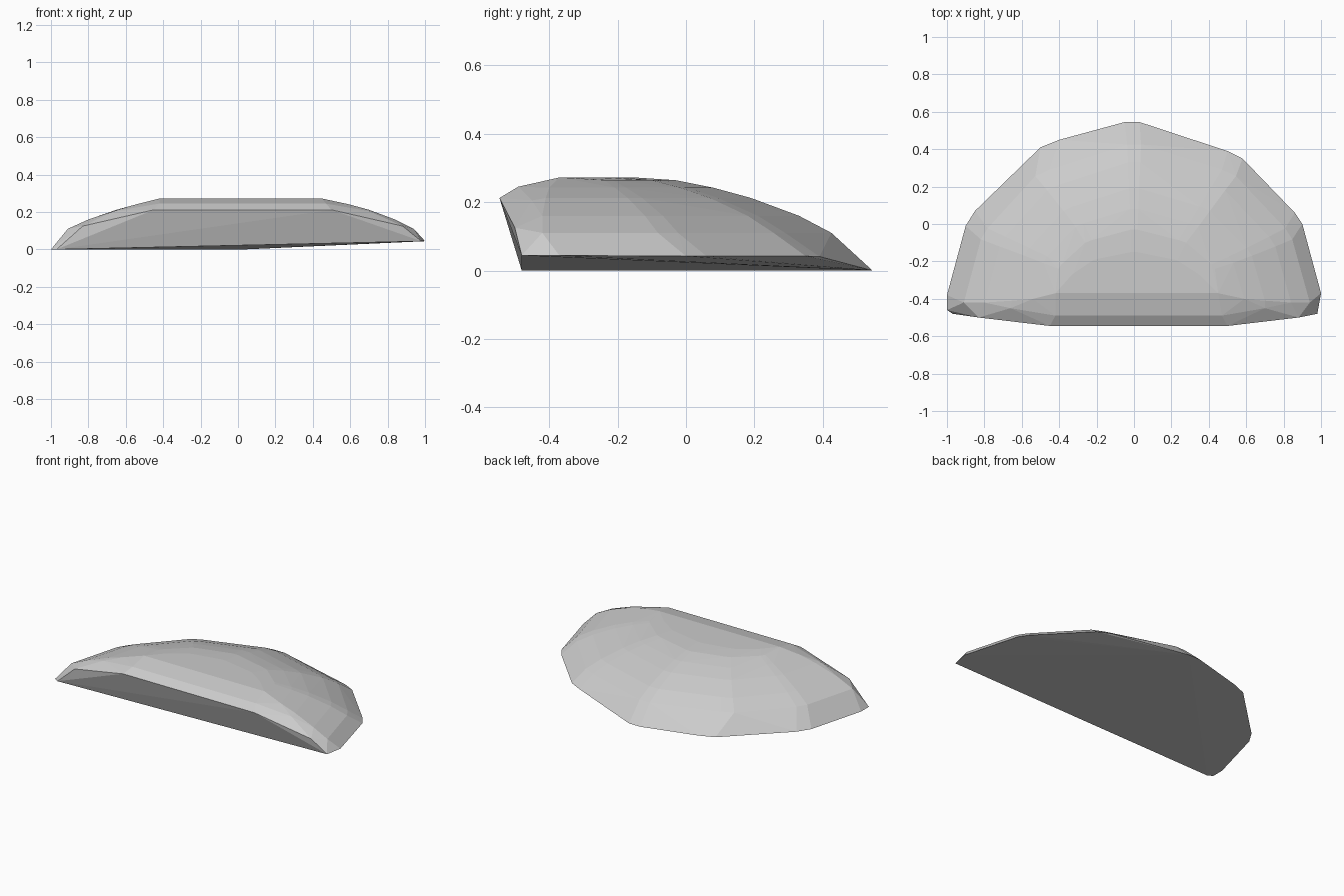
import bpy, bmesh

grey = bpy.data.materials.new("stone grey")
grey.diffuse_color = (0.6, 0.6, 0.6, 1)

# Half outline of the slab: (share of half-width, share of depth)
OUTLINE = [(1, 0.0), (0.9, 0.4), (0.86, 0.47), (0.58, 0.8), (0.5, 0.84), (0.04, 1)]

# Upper rings of the dome: height, half-width left and right, front y, back y
RINGS = [(0.11, 0.91, 0.94, -0.42, 0.425), (0.16, 0.80, 0.84, -0.42, 0.33),
         (0.212, 0.65, 0.70, -0.41, 0.19), (0.242, 0.54, 0.59, -0.40, 0.08),
         (0.264, 0.45, 0.48, -0.38, -0.03), (0.272, 0.38, 0.40, -0.37, -0.15)]


def ring(z, left, right, front, back):
    pts = []
    for u, v in OUTLINE:
        y = front + (back - front) * v
        pts += [(-u * left, y, z), (u * right, y, z)]
    return pts


points = []
for r in RINGS:
    points += ring(*r)

# Base rim: flat on the left, slightly lifted on the right
points += [(-1, -0.38, 0), (-1, -0.46, 0), (-0.97, -0.48, 0), (-0.9, -0.01, 0),
           (-0.85, 0.07, 0), (-0.5, 0.41, 0), (-0.4, 0.45, 0), (-0.05, 0.545, 0),
           (0.03, 0.545, 0), (0.5, 0.39, 0.041), (0.58, 0.35, 0.042),
           (0.86, 0.06, 0.042), (0.9, 0, 0.042), (1, -0.37, 0.044), (0.98, -0.48, 0.044)]

# Overhanging front lip and the bevels above it
points += [(-0.45, -0.545, 0.212), (0.5, -0.545, 0.212), (-0.83, -0.5, 0.125),
           (0.88, -0.5, 0.125), (-0.42, -0.49, 0.245), (0.47, -0.49, 0.245),
           (-0.66, -0.45, 0.205), (0.70, -0.45, 0.205),
           (-0.42, -0.37, 0.272), (0.45, -0.37, 0.272)]

# Wrap the rings and rims in one faceted shell
bm = bmesh.new()
for p in points:
    bm.verts.new(p)
hull = bmesh.ops.convex_hull(bm, input=bm.verts)
bmesh.ops.delete(bm, geom=list({g for g in hull["geom_interior"] + hull["geom_unused"]
                                if isinstance(g, bmesh.types.BMVert)}), context='VERTS')
bmesh.ops.dissolve_limit(bm, angle_limit=0.01, verts=bm.verts, edges=bm.edges)
bmesh.ops.recalc_face_normals(bm, faces=bm.faces)

mesh = bpy.data.meshes.new("stone_slab")
bm.to_mesh(mesh)
bm.free()
mesh.materials.append(grey)
bpy.context.collection.objects.link(bpy.data.objects.new("stone_slab", mesh))
